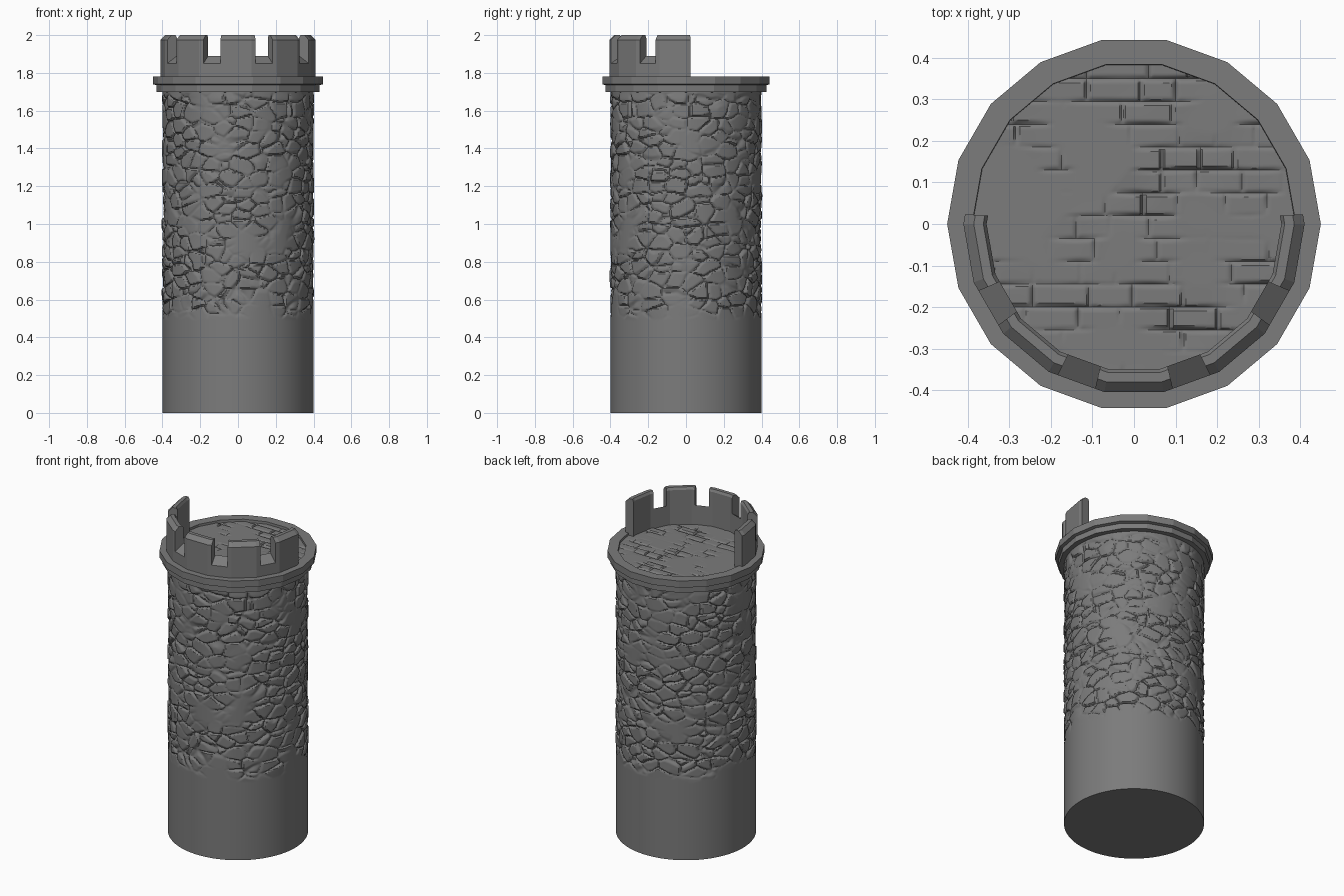
import bpy, bmesh, math, random
from mathutils import Vector, noise

if "Cube" in bpy.data.objects:
    bpy.data.objects.remove(bpy.data.objects["Cube"])

random.seed(4)
stone = bpy.data.materials.new("grey stone")
stone.diffuse_color = (0.2, 0.2, 0.2, 1)
stone.use_nodes = True
stone.node_tree.nodes["Principled BSDF"].inputs["Base Color"].default_value = stone.diffuse_color


def finish(name, bm, smooth=None, recalc=True):
    if recalc:
        bmesh.ops.recalc_face_normals(bm, faces=bm.faces)
    me = bpy.data.meshes.new(name)
    bm.to_mesh(me)
    bm.free()
    me.materials.append(stone)
    ob = bpy.data.objects.new(name, me)
    bpy.context.scene.collection.objects.link(ob)
    if smooth:
        me.shade_smooth()
        me.set_sharp_from_angle(angle=math.radians(smooth))
    return ob


def clamp(v):
    return max(0.0, min(1.0, v))


# Round shaft: plain foot, rubble stone relief above
def stone_radius(a, z):
    p = Vector((0.4 * math.cos(a), 0.4 * math.sin(a), z))
    warp = 0.12 * noise.noise(p * 18)
    q = Vector((p.x / 0.10 + warp, p.y / 0.10, p.z / 0.068 + warp))
    dist, pts = noise.voronoi(q)
    groove = 1 - clamp((dist[1] - dist[0]) / 0.16)
    mask = clamp(0.85 + 1.6 * noise.noise(p * 6.5))
    edge = 0.03 * noise.noise(p * 12)
    mask *= clamp((z - 0.50 + edge) / 0.06) * clamp((1.695 - z) / 0.03)
    lift = 0.004 * math.sin(pts[0].x * 37 + pts[0].z * 53)
    return 0.4 + mask * (lift * (1 - groove) - 0.013 * groove)


N = 360
levels = [0.0] + [0.46 + 0.006 * i for i in range(208)]
bm = bmesh.new()
rows = []
for z in levels:
    row = []
    for i in range(N):
        a = 2 * math.pi * i / N
        r = stone_radius(a, z) if z > 0.465 else 0.4
        row.append(bm.verts.new((r * math.cos(a), r * math.sin(a), z)))
    rows.append(row)
for lo, hi in zip(rows, rows[1:]):
    for i in range(N):
        j = (i + 1) % N
        bm.faces.new((lo[i], lo[j], hi[j], hi[i]))
bm.faces.new(rows[0][::-1])
finish("shaft", bm, 35, recalc=False)

# Two-step cornice, 18 sides, with a shallow inner lip
profile = [(0.37, 1.695), (0.432, 1.70), (0.432, 1.735), (0.45, 1.74), (0.45, 1.782),
           (0.39, 1.782), (0.388, 1.74), (0.37, 1.74)]
bm = bmesh.new()
rings = []
for k in range(18):
    a = math.radians(20 * k)
    rings.append([bm.verts.new((r * math.cos(a), r * math.sin(a), z)) for r, z in profile])
for k in range(18):
    A, B = rings[k], rings[(k + 1) % 18]
    for i in range(len(profile)):
        j = (i + 1) % len(profile)
        bm.faces.new((A[i], B[i], B[j], A[j]))
finish("cornice", bm)

# Paved floor: brick relief trimmed to the 18-sided lip
ROW = 0.055
joints = {}
for r in range(-9, 9):
    x, xs = -0.6 + random.random() * 0.1, []
    while x < 0.6:
        xs.append(x)
        x += random.uniform(0.08, 0.155)
    joints[r] = xs


def floor_height(x, y):
    yy = (y - 0.02 + 0.003 * noise.noise(Vector((x * 9, y * 9, 0)))) / ROW
    r = math.floor(yy)
    d_row = min(yy - r, r + 1 - yy) * ROW
    near = min(joints[r], key=lambda j: abs(j - x))
    brick = sum(j < x for j in joints[r])
    groove = 1 - clamp(min(d_row, abs(near - x)) / 0.007)
    mask = clamp(0.4 + 1.7 * noise.noise(Vector((x * 7, y * 7, 3.3))))
    lift = 0.004 * math.sin(brick * 12.9 + r * 78.2)
    return 1.768 + mask * (lift * (1 - groove) - 0.012 * groove)


M, S = 160, 0.005
bm = bmesh.new()
grid = []
for i in range(M + 1):
    x = (i - M / 2) * S
    grid.append([bm.verts.new((x, (j - M / 2) * S, floor_height(x, (j - M / 2) * S)))
                 for j in range(M + 1)])
for i in range(M):
    for j in range(M):
        bm.faces.new((grid[i][j], grid[i + 1][j], grid[i + 1][j + 1], grid[i][j + 1]))
for k in range(18):
    a = math.radians(20 * k + 10)
    n = Vector((math.cos(a), math.sin(a), 0))
    bmesh.ops.bisect_plane(bm, geom=bm.verts[:] + bm.edges[:] + bm.faces[:],
                           plane_co=n * 0.389 * math.cos(math.radians(10)),
                           plane_no=n, clear_outer=True)
finish("paved_floor", bm, 35, recalc=False)


# Half-ring parapet: swept sections, angles measured from the front (-y)
def sweep(name, a0, a1, section):
    angles = [a0] + [a for a in range(-90, 91, 20) if a0 < a < a1] + [a1]
    bm = bmesh.new()
    cuts = []
    for deg in angles:
        d = math.radians((deg + 10) % 20 - 10)
        f = math.cos(math.radians(10)) / math.cos(d)
        t = math.radians(deg)
        cuts.append([bm.verts.new((r * f * math.sin(t), -r * f * math.cos(t), z))
                     for r, z in section])
    for A, B in zip(cuts, cuts[1:]):
        for i in range(len(section)):
            j = (i + 1) % len(section)
            bm.faces.new((A[i], B[i], B[j], A[j]))
    bm.faces.new(cuts[0])
    bm.faces.new(cuts[-1])
    finish(name, bm)


merlon = [(0.411, 1.775), (0.411, 1.975), (0.386, 2.0), (0.363, 2.0),
          (0.355, 1.985), (0.355, 1.755)]
sill = [(0.411, 1.775), (0.411, 1.85), (0.355, 1.89), (0.355, 1.755)]
for c in (-80, -40, 0, 40, 80):
    sweep("merlon", c - 13.3, c + 13.3, merlon)
for c in (-60, -20, 20, 60):
    sweep("embrasure_sill", c - 6.7, c + 6.7, sill)
